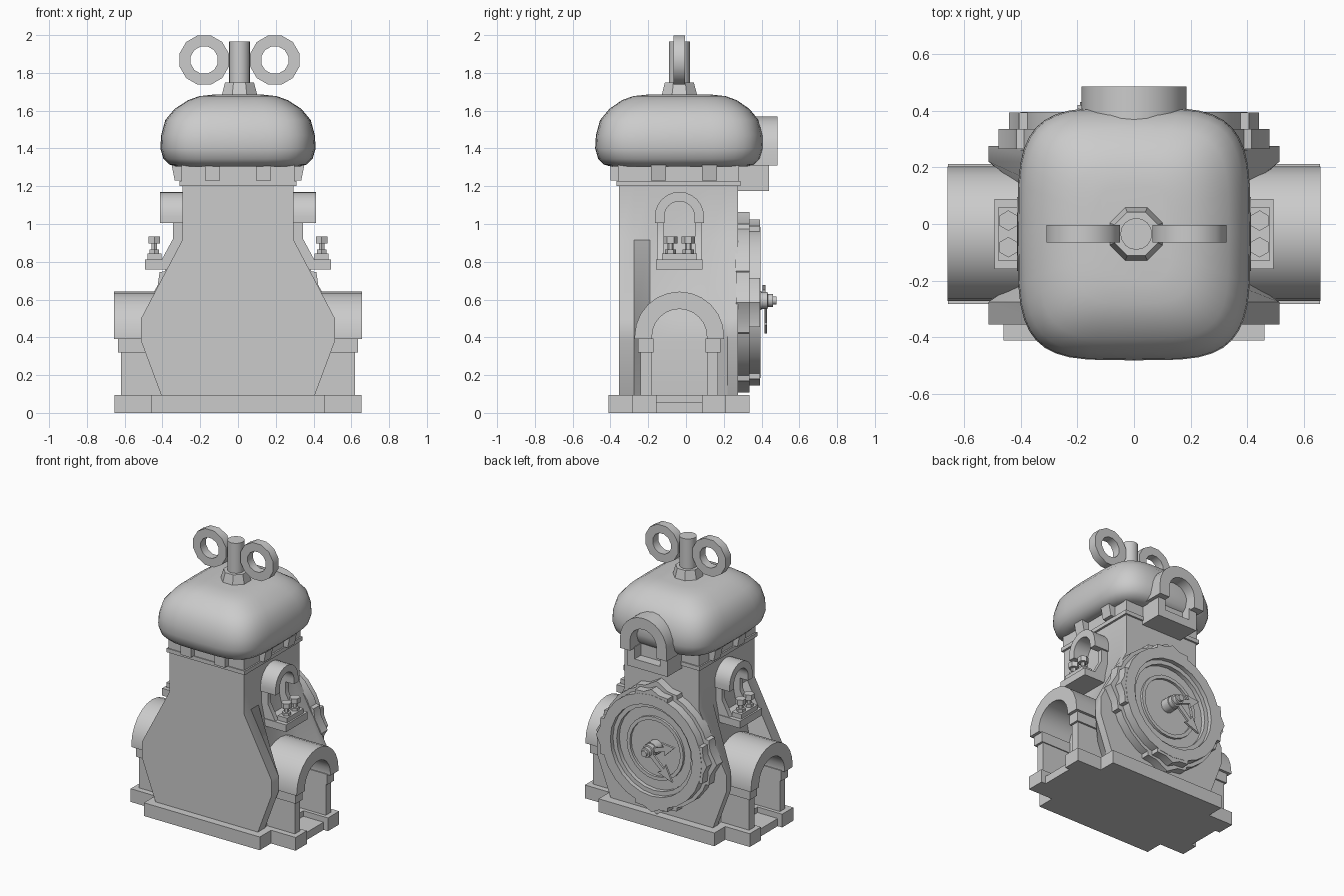
import bpy, bmesh, math

if "Cube" in bpy.data.objects:
    bpy.data.objects.remove(bpy.data.objects["Cube"])

stone = bpy.data.materials.new("plain grey")
stone.diffuse_color = (0.6, 0.6, 0.6, 1)
stone.use_nodes = True
stone.node_tree.nodes["Principled BSDF"].inputs["Base Color"].default_value = stone.diffuse_color
CY = -0.035  # depth centre of roof, side porches and side windows


def finish(name, bm):
    bmesh.ops.recalc_face_normals(bm, faces=bm.faces)
    me = bpy.data.meshes.new(name)
    bm.to_mesh(me)
    bm.free()
    me.materials.append(stone)
    ob = bpy.data.objects.new(name, me)
    bpy.context.collection.objects.link(ob)
    return ob


def loft(name, rings, caps=True, closed=False):
    """Skin a list of equally long point loops."""
    bm = bmesh.new()
    vs = [[bm.verts.new(p) for p in r] for r in rings]
    n = len(vs[0])
    pairs = list(zip(vs, vs[1:])) + ([(vs[-1], vs[0])] if closed else [])
    for a, b in pairs:
        for i in range(n):
            j = (i + 1) % n
            bm.faces.new((a[i], a[j], b[j], b[i]))
    if caps and not closed:
        bm.faces.new(vs[0])
        bm.faces.new(vs[-1])
    return finish(name, bm)


def prism(name, pts, axis, a, b):
    """Extrude a 2D outline along x (pts = y,z) or y (pts = x,z)."""
    put = (lambda p, d: (d, p[0], p[1])) if axis == 'x' else (lambda p, d: (p[0], d, p[1]))
    return loft(name, [[put(p, d) for p in pts] for d in (a, b)])


def box(name, x, y, z):
    return prism(name, [(x[0], z[0]), (x[1], z[0]), (x[1], z[1]), (x[0], z[1])], 'y', *y)


def arch(c, z0, zc, ro, ri, n=12):
    """Outline of a round arch band with straight legs."""
    arc = [(math.cos(math.pi * i / n), math.sin(math.pi * i / n)) for i in range(n + 1)]
    outer = [(c + ro * u, zc + ro * v) for u, v in arc]
    inner = [(c + ri * u, zc + ri * v) for u, v in reversed(arc)]
    legs = z0 < zc - 1e-4
    return ([(c + ro, z0)] if legs else []) + outer + \
        ([(c - ro, z0), (c - ri, z0)] if legs else []) + inner + ([(c + ri, z0)] if legs else [])


def lathe(name, prof, centre, axis='z', n=24, closed=False, turn=0.0):
    """Revolve (radius, offset) points about z or y."""
    rings = []
    for r, h in prof:
        ring = []
        for i in range(n):
            t = 2 * math.pi * i / n + turn
            u, v = r * math.cos(t), r * math.sin(t)
            p = (u, v, h) if axis == 'z' else (u, h, v)
            ring.append(tuple(c + q for c, q in zip(centre, p)))
        rings.append(ring)
    return loft(name, rings, closed=closed)


def ring(name, ro, ri, a, b, centre, n=24, turn=0.0):
    return lathe(name, [(ro, a), (ro, b), (ri, b), (ri, a)], centre, 'y', n, True, turn)


# Base slabs
box("base_slab", (-0.46, 0.46), (-0.41, 0.335), (0, 0.095))
box("base_side_step", (-0.62, 0.62), (-0.27, 0.2), (0, 0.055))

# Tower body: flared front and back walls with hollowed flanks
sections = []
for y, w, m in ((-0.355, 0.513, 0.513), (-0.275, 0.513, 0.513), (-0.19, 0.40, 0.385),
                (0.12, 0.40, 0.385), (0.22, 0.513, 0.513), (0.275, 0.513, 0.513)):
    half = [(0.405 if w > 0.5 else 0.39, 0.09), (w, 0.38), (m, 0.5), (0.295, 0.915), (0.295, 1.21)]
    sections.append([(x, y, z) for x, z in half] + [(-x, y, z) for x, z in reversed(half)])
loft("tower_body", sections)

# Collar and its blocks
box("collar", (-0.3, 0.3), (-0.36, 0.28), (1.22, 1.33))
box("collar_flange", (-0.31, 0.31), (-0.367, 0.288), (1.2, 1.228))
for c in (-0.135, 0.135):
    box("front_collar_block", (c - 0.04, c + 0.04), (-0.40, -0.3), (1.23, 1.33))
    for s in (-1, 1):
        yc = c + CY + 0.025
        prism("side_collar_block", [(s * 0.28, 1.23), (s * 0.335, 1.23), (s * 0.355, 1.33),
                                    (s * 0.28, 1.33)], 'y', yc - 0.04, yc + 0.04)

# Cushion roof
roof = []
for z, a, b in ((1.305, 0.33, 0.365), (1.315, 0.365, 0.40), (1.345, 0.395, 0.43), (1.40, 0.411, 0.446),
                (1.47, 0.407, 0.442), (1.55, 0.385, 0.42), (1.61, 0.335, 0.37),
                (1.655, 0.265, 0.305), (1.677, 0.205, 0.245), (1.685, 0.13, 0.17)):
    loop = []
    for i in range(40):
        t = 2 * math.pi * i / 40
        c, s = math.cos(t), math.sin(t)
        loop.append((a * math.copysign(abs(c) ** 0.5, c), CY + b * math.copysign(abs(s) ** 0.5, s), z))
    roof.append(loop)
loft("roof", roof)

# Winding key on top
lathe("key_socket", [(0.105, 1.67), (0.083, 1.75)], (0.008, CY, 0), n=8, turn=math.pi / 8)
lathe("key_post", [(0.056, 1.72), (0.056, 1.965)], (0.008, CY, 0), n=16)
for s in (-1, 1):
    ring("key_loop", 0.135, 0.074, -0.031, 0.031, (0.008 + s * 0.187, CY, 1.868), 12, math.pi / 12)

for s in (-1, 1):
    # Side porches
    prism("porch_arch", arch(CY, 0.39, 0.405, 0.237, 0.145), 'x', s * 0.36, s * 0.657)
    for d in (-1, 1):
        def span(p, q):
            return sorted((CY + d * p, CY + d * q))
        box("porch_foot", sorted((s * 0.4, s * 0.655)), span(0.12, 0.247), (0, 0.095))
        box("porch_pillar", sorted((s * 0.36, s * 0.62)), span(0.145, 0.205), (0.09, 0.33))
        box("porch_capital", sorted((s * 0.36, s * 0.635)), span(0.138, 0.218), (0.32, 0.395))
        # Window jambs that lean out toward the shelf
        prism("window_jamb", [(s * 0.27, 0.8), (s * 0.41, 0.8), (s * 0.345, 0.92), (s * 0.345, 1.01),
                              (s * 0.27, 1.01)], 'y', *span(0.083, 0.118))
    prism("window_arch", arch(CY, 1.005, 1.04, 0.13, 0.08), 'x', s * 0.28, s * 0.413)

    # Window shelf with a pair of studs
    box("window_shelf", sorted((s * 0.28, s * 0.492)), (-0.158, 0.088), (0.76, 0.812))
    box("shelf_plinth", sorted((s * 0.405, s * 0.48)), (-0.128, 0.058), (0.81, 0.845))
    for c in (-0.082, 0.012):
        lathe("shelf_stud", [(0.03, 0.84), (0.03, 0.865), (0.017, 0.866), (0.017, 0.897),
                             (0.036, 0.898), (0.036, 0.935)], (s * 0.443, c, 0), n=6, turn=math.pi / 6)

# Rear dormer
prism("dormer_arch", arch(0, 1.31, 1.385, 0.185, 0.105), 'y', 0.28, 0.485)
box("dormer_sill", (-0.16, 0.16), (0.26, 0.44), (1.175, 1.235))
box("dormer_back_panel", (-0.12, 0.12), (0.26, 0.37), (1.2, 1.45))
for s in (-1, 1):
    box("dormer_jamb", sorted((s * 0.1, s * 0.16)), (0.26, 0.44), (1.23, 1.32))

# Clock on the rear wall
CZ = 0.585
hub = (0, 0, CZ)
lathe("clock_back_plate", [(0.425, 0.26), (0.425, 0.335)], hub, 'y', 24)
ring("clock_rim", 0.40, 0.325, 0.33, 0.395, hub)
ring("clock_inner_rim", 0.325, 0.295, 0.33, 0.365, hub)
ring("dial_ring", 0.225, 0.2, 0.33, 0.352, hub)
tip = [(-0.17, 0.36), (-0.16, 0.415), (-0.09, 0.425), (0, 0.478), (0.09, 0.425), (0.16, 0.415), (0.17, 0.36)]
tip_front = [(-0.13, 0.36), (-0.13, 0.405), (-0.06, 0.41), (0, 0.44), (0.06, 0.41), (0.13, 0.405), (0.13, 0.36)]
for k in range(4):
    c, s = (1, 0, -1, 0)[k], (0, 1, 0, -1)[k]
    for name, pts, a, b in (("clock_point", tip, 0.265, 0.335), ("clock_point_cap", tip_front, 0.33, 0.393)):
        prism(name, [(u * c - v * s, CZ + u * s + v * c) for u, v in pts], 'y', a, b)
lathe("clock_hub", [(0.05, 0.33), (0.05, 0.40), (0.045, 0.401), (0.045, 0.432), (0.034, 0.433),
                    (0.034, 0.46), (0.022, 0.461), (0.022, 0.48)], (0, 0, 0.595), 'y', 12)
for name, dx, dz, y in (("hour_hand", -0.2, 0.07, 0.405), ("minute_hand", -0.19, -0.175, 0.415)):
    r = math.hypot(dx, dz)
    c, s = dx / r, dz / r
    shape = [(0, -0.018), (r * 0.6, -0.014), (r * 0.55, -0.045), (r, 0),
             (r * 0.55, 0.045), (r * 0.6, 0.014), (0, 0.018)]
    prism(name, [(u * c - v * s, 0.595 + u * s + v * c) for u, v in shape], 'y', y, y + 0.015)

# Smooth curved surfaces, keep hard edges
bpy.ops.object.select_all(action='SELECT')
bpy.context.view_layer.objects.active = bpy.data.objects["roof"]
bpy.ops.object.shade_smooth_by_angle(angle=math.radians(32))
